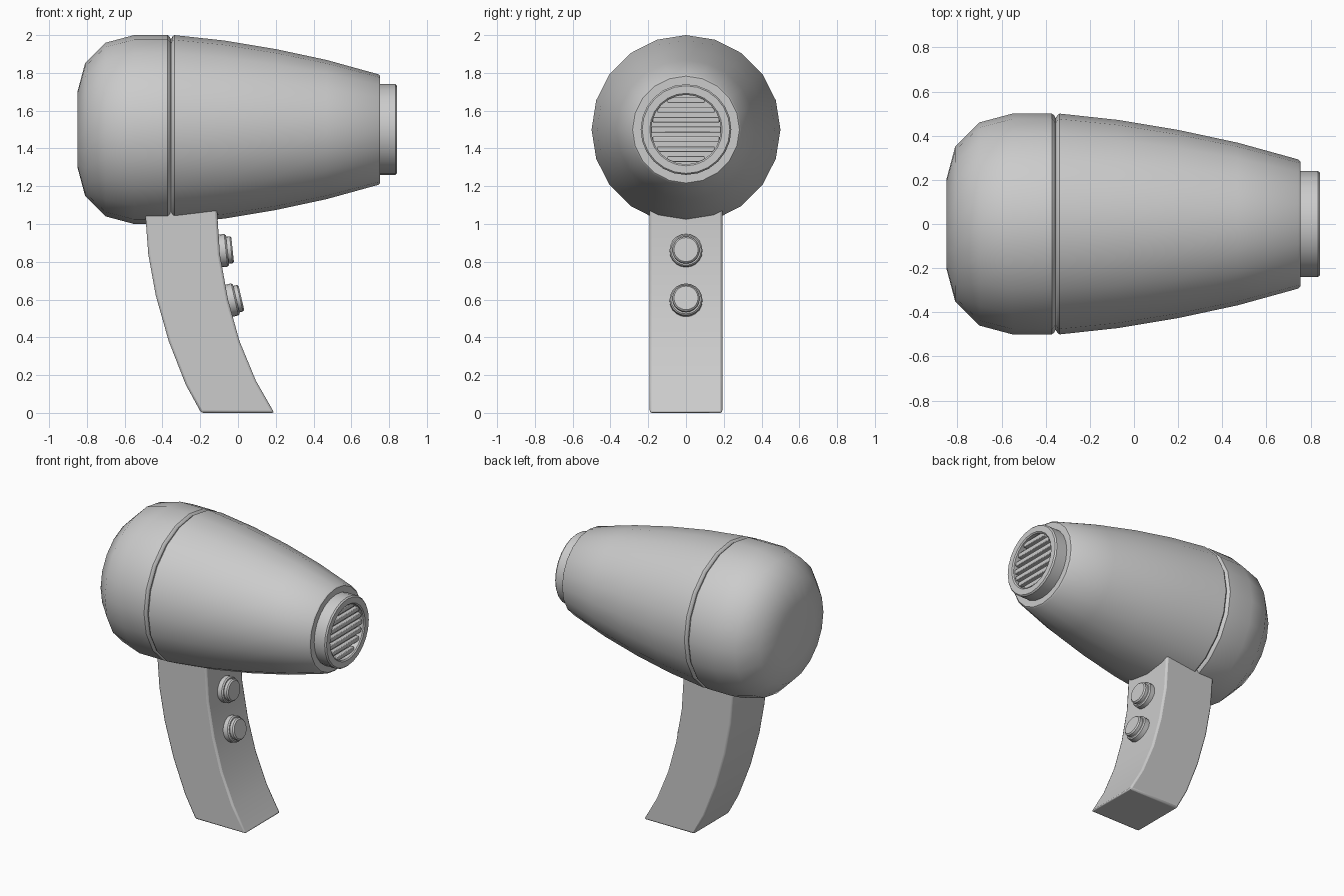
import bpy, bmesh, math
from mathutils import Vector, Matrix

cube = bpy.data.objects.get("Cube")
if cube:
    bpy.data.objects.remove(cube, do_unlink=True)

grey = bpy.data.materials.new("light_grey")
grey.use_nodes = True
grey.diffuse_color = (0.6, 0.6, 0.6, 1)
grey.node_tree.nodes["Principled BSDF"].inputs["Base Color"].default_value = (0.6, 0.6, 0.6, 1)

AXIS_Z = 1.5


def finish(name, bm, bevel=0.0, angle=38):
    """Turn a bmesh into a shaded, optionally bevelled object."""
    bmesh.ops.recalc_face_normals(bm, faces=bm.faces)
    mesh = bpy.data.meshes.new(name)
    bm.to_mesh(mesh)
    bm.free()
    mesh.materials.append(grey)
    ob = bpy.data.objects.new(name, mesh)
    bpy.context.collection.objects.link(ob)
    if bevel:
        mod = ob.modifiers.new("soft_edges", "BEVEL")
        mod.width, mod.segments = bevel, 2
        mod.limit_method, mod.angle_limit = "ANGLE", math.radians(40)
    bpy.ops.object.select_all(action="DESELECT")
    ob.select_set(True)
    bpy.context.view_layer.objects.active = ob
    bpy.ops.object.shade_smooth_by_angle(angle=math.radians(angle))
    return ob


def lathe(name, profile, sides=20, matrix=Matrix.Translation((0, 0, AXIS_Z)), angle=38):
    """Revolve (x, radius) points around the x axis and cap both ends."""
    bm = bmesh.new()
    rings = []
    for x, r in profile:
        turns = [2 * math.pi * i / sides for i in range(sides)]
        rings.append([bm.verts.new(matrix @ Vector((x, r * math.sin(a), r * math.cos(a))))
                      for a in turns])
    for a, b in zip(rings, rings[1:]):
        for i in range(sides):
            j = (i + 1) % sides
            bm.faces.new((a[i], a[j], b[j], b[i]))
    bm.faces.new(rings[0])
    bm.faces.new(rings[-1])
    return finish(name, bm, angle=angle)


# Rounded motor housing at the back, with the seam groove at its edge
lathe("rear_housing", [(-0.85, 0.2), (-0.81, 0.35), (-0.7, 0.46), (-0.55, 0.5),
                       (-0.372, 0.5), (-0.362, 0.492), (-0.355, 0.478)])

# Tapering barrel
lathe("barrel", [(-0.355, 0.478), (-0.347, 0.493), (-0.337, 0.5), (-0.07, 0.471),
                 (0.2, 0.426), (0.47, 0.368), (0.745, 0.292), (0.753, 0.283), (0.753, 0.2)])

# Nozzle ring with a recessed mouth
lathe("nozzle", [(0.74, 0.24), (0.833, 0.24), (0.842, 0.232), (0.842, 0.192),
                 (0.835, 0.184), (0.775, 0.184)], sides=24)

# Horizontal grille slats across the mouth
SLATS = 7
for i in range(SLATS):
    h = (i - (SLATS - 1) / 2) * 0.052
    half = math.sqrt(0.184 ** 2 - h ** 2)
    bm = bmesh.new()
    bmesh.ops.create_cube(bm, size=1, matrix=Matrix.Translation((0.81, 0, AXIS_Z + h))
                          @ Matrix.Diagonal((0.03, 2 * half, 0.03, 1)))
    finish(f"grille_slat_{i + 1}", bm, bevel=0.004)

# Curved handle, extruded sideways from its side outline
rear = [(-0.49, 1.2), (-0.49, 1.04), (-0.475, 0.84), (-0.435, 0.62),
        (-0.367, 0.38), (-0.277, 0.15), (-0.195, 0.005)]
front = [(-0.11, 1.2), (-0.11, 1.06), (-0.096, 0.84), (-0.053, 0.6),
         (0.008, 0.38), (0.095, 0.17), (0.19, 0.005)]
rear[-1], front[-1] = (-0.195, 0), (0.192, 0)
bm = bmesh.new()
rows = [[bm.verts.new((x, y, z)) for (x, z), y in
         ((r, -0.192), (f, -0.192), (f, 0.192), (r, 0.192))]
        for r, f in zip(rear, front)]
for a, b in zip(rows, rows[1:]):
    for i in range(4):
        j = (i + 1) % 4
        bm.faces.new((a[i], a[j], b[j], b[i]))
bm.faces.new(rows[0])
bm.faces.new(rows[-1])
finish("handle", bm, bevel=0.012)

# Two round buttons tilted to follow the handle
for name, x, z, tilt in (("upper_button", -0.098, 0.857, 6), ("lower_button", -0.05, 0.593, 13)):
    place = Matrix.Translation((x, 0, z)) @ Matrix.Rotation(math.radians(-tilt), 4, "Y")
    lathe(name + "_collar", [(-0.02, 0.087), (0.034, 0.087), (0.042, 0.08), (0.042, 0.06)],
          matrix=place)
    lathe(name + "_cap", [(0.02, 0.072), (0.062, 0.072), (0.07, 0.064)], matrix=place)
